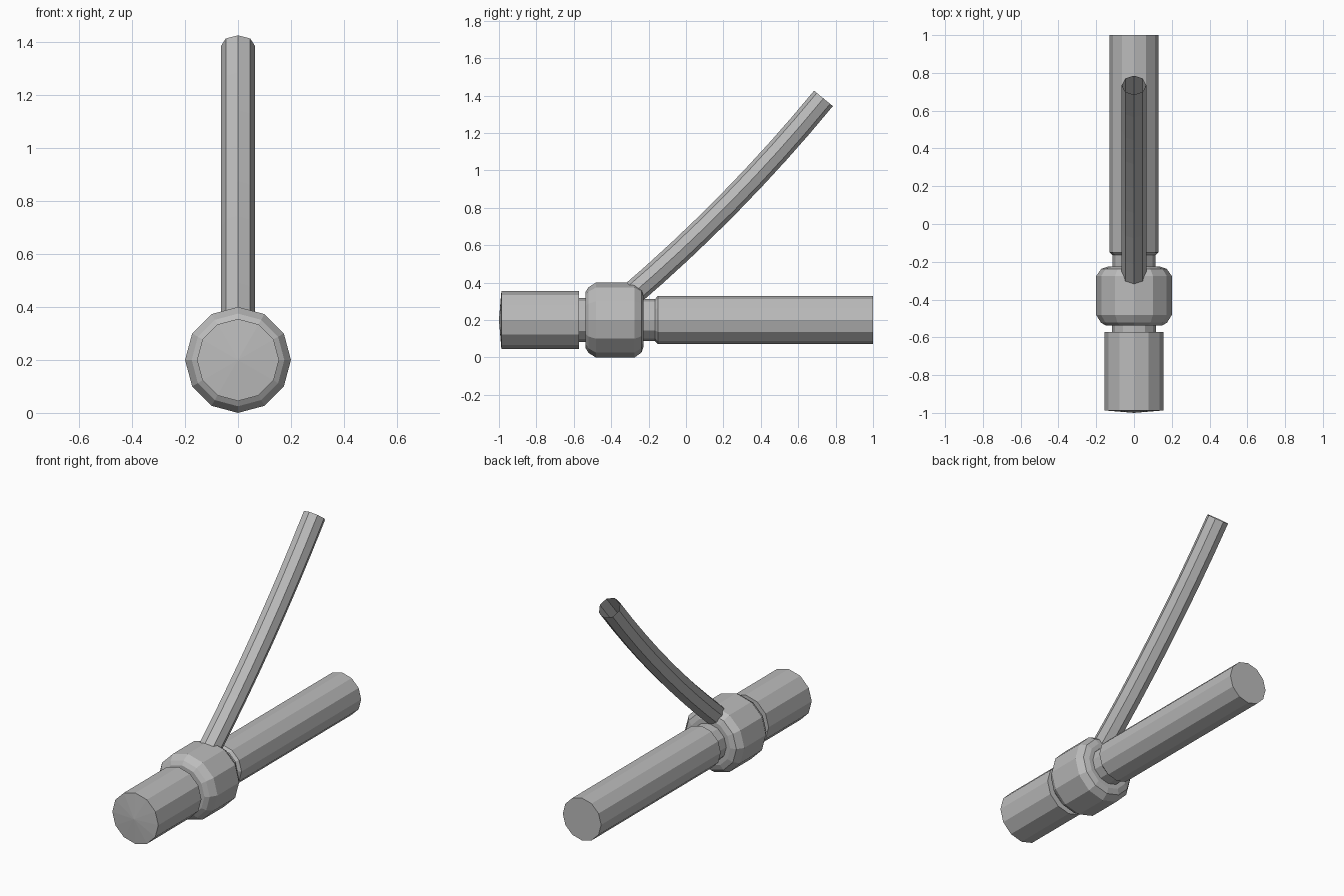
import bpy
import bmesh
from math import cos, sin, pi, radians
from mathutils import Vector

cube = bpy.data.objects.get("Cube")
if cube:
    bpy.data.objects.remove(cube, do_unlink=True)

grey = bpy.data.materials.new("mid_grey")
grey.use_nodes = True
grey.diffuse_color = (0.5, 0.5, 0.5, 1)
grey.node_tree.nodes["Principled BSDF"].inputs["Base Color"].default_value = (0.5, 0.5, 0.5, 1)

SIDE = Vector((1, 0, 0))


def tube(name, rings, sides, cap_end=False):
    """Skin rings of (centre, direction, radius) into a flat-faced tube."""
    bm = bmesh.new()
    loops = []
    for centre, along, radius in rings:
        across = along.cross(SIDE)
        loops.append([
            bm.verts.new(centre + radius * (cos(a) * SIDE + sin(a) * across))
            for a in (2 * pi * k / sides for k in range(sides))
        ])
    for near, far in zip(loops, loops[1:]):
        for k in range(sides):
            n = (k + 1) % sides
            bm.faces.new((near[k], near[n], far[n], far[k]))
    if cap_end:
        bm.faces.new(loops[-1])
    # a zero-radius ring collapses to a cone tip
    bmesh.ops.remove_doubles(bm, verts=bm.verts, dist=0.0005)
    mesh = bpy.data.meshes.new(name)
    bm.to_mesh(mesh)
    bm.free()
    mesh.materials.append(grey)
    obj = bpy.data.objects.new(name, mesh)
    bpy.context.scene.collection.objects.link(obj)
    return obj


def turned(name, profile, cap_end=False):
    """Lathe a (y, radius) profile around the long axis."""
    axis = Vector((0, 1, 0))
    tube(name, [(Vector((0, y, 0.2)), axis, r) for y, r in profile], 12, cap_end)


# Front knob with a shallow domed end, and its neck
turned("front_knob", [(-1.0, 0), (-0.987, 0.155), (-0.573, 0.155), (-0.573, 0.117), (-0.537, 0.117)])

# Bevelled collar
turned("collar", [(-0.537, 0.117), (-0.537, 0.15), (-0.522, 0.175), (-0.482, 0.2),
                  (-0.275, 0.2), (-0.237, 0.173), (-0.226, 0.14), (-0.226, 0.113)])

# Rear neck and long rod
turned("rear_rod", [(-0.226, 0.113), (-0.165, 0.113), (-0.15, 0.129), (1.0, 0.129)], cap_end=True)

# Curved, open-ended lever rising from the collar
start, end = Vector((0, -0.31, 0.32)), Vector((0, 0.735, 1.385))
steps = 8
first, last = radians(40.5), radians(50.5)
chord = end - start
bend = [first + (last - first) * k / steps for k in range(steps + 1)]
path = [Vector((0, 0, 0))]
for a, b in zip(bend, bend[1:]):
    mid = (a + b) / 2
    path.append(path[-1] + Vector((0, cos(mid), sin(mid))))
# fit the arc between the two end points
turn = path[-1].yz.angle_signed(chord.yz)
scale = chord.length / path[-1].length
rings = []
for point, angle in zip(path, bend):
    y, z = point.y, point.z
    spun = Vector((0, y * cos(-turn) - z * sin(-turn), y * sin(-turn) + z * cos(-turn)))
    heading = angle - turn
    rings.append((start + spun * scale, Vector((0, cos(heading), sin(heading))), 0.065))
tube("lever", rings, 8)
